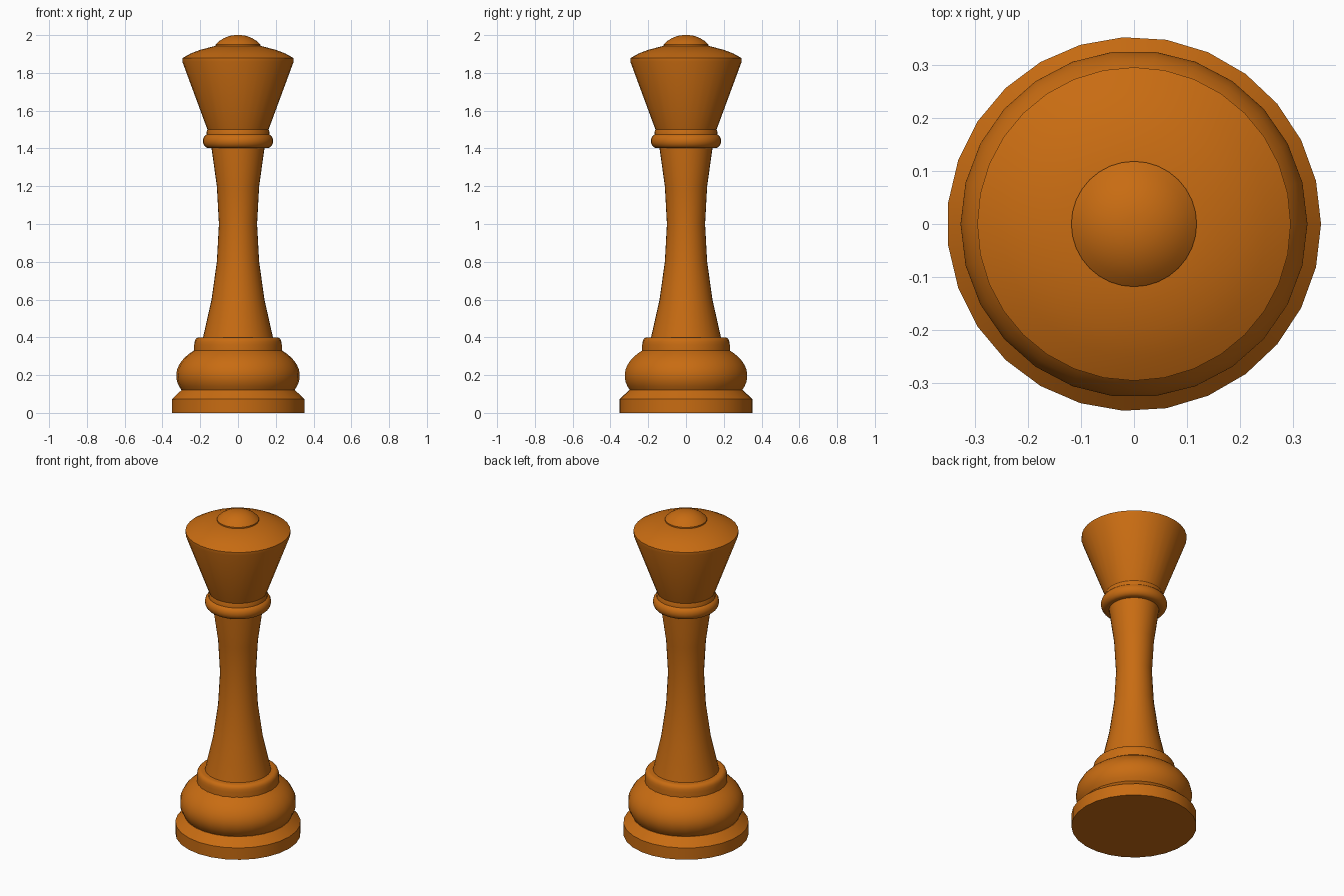
import bpy, bmesh
from math import sin, cos, pi, radians

if "Cube" in bpy.data.objects:
    bpy.data.objects.remove(bpy.data.objects["Cube"])

wood = bpy.data.materials.new("orange_wood")
wood.diffuse_color = (0.58, 0.15, 0.006, 1)
wood.use_nodes = True
wood.node_tree.nodes["Principled BSDF"].inputs["Base Color"].default_value = wood.diffuse_color


def lathe(name, profile, sides=32):
    """Closed turned part from (radius, height) points, bottom to top."""
    bm = bmesh.new()
    rings = [[bm.verts.new((r * cos(2 * pi * i / sides), r * sin(2 * pi * i / sides), z))
              for i in range(sides)] for r, z in profile]
    for a, b in zip(rings, rings[1:]):
        for i in range(sides):
            j = (i + 1) % sides
            bm.faces.new((a[i], a[j], b[j], b[i]))
    bm.faces.new(rings[0][::-1])
    bm.faces.new(rings[-1])
    me = bpy.data.meshes.new(name)
    bm.to_mesh(me)
    bm.free()
    me.materials.append(wood)
    ob = bpy.data.objects.new(name, me)
    bpy.context.collection.objects.link(ob)
    bpy.ops.object.select_all(action='DESELECT')
    ob.select_set(True)
    bpy.context.view_layer.objects.active = ob
    bpy.ops.object.shade_smooth_by_angle(angle=radians(32))
    return ob


def arc(r0, z0, rx, rz, start, end, n):
    """Elliptical piece of profile, angles in degrees from horizontal."""
    angles = [radians(start + (end - start) * i / n) for i in range(n + 1)]
    return [(r0 + rx * cos(t), z0 + rz * sin(t)) for t in angles]


# Foot disc with chamfered top
lathe("foot", [(0.352, 0), (0.352, 0.073), (0.302, 0.12)], 27)

# Rounded bulge and the small step above it
lathe("bulge", arc(0, 0.197, 0.327, 0.19, -24, 45, 10), 26)
lathe("step", [(0.232, 0.32), (0.232, 0.36)] + arc(0.205, 0.372, 0.025, 0.028, 10, 90, 4), 28)

# Waisted stem
lathe("stem", [(0.185, 0.4), (0.14, 0.6), (0.112, 0.8), (0.101, 1.0),
               (0.112, 1.2), (0.14, 1.4), (0.14, 1.42)])

# Collar ring with a narrow lip
lathe("collar", [(0.14, 1.402)] + arc(0.155, 1.439, 0.031, 0.037, -85, 70, 10))
lathe("lip", [(0.166, 1.46), (0.166, 1.488), (0.160, 1.505)])

# Flared head with a shallow domed top
lathe("head", [(0.16, 1.495), (0.295, 1.86), (0.295, 1.878), (0.25, 1.903), (0.2, 1.922), (0.12, 1.943)])

# Button on top
lathe("button", [(0.118, 1.935), (0.118, 1.951), (0.1, 1.968), (0.075, 1.984),
                 (0.045, 1.996), (0.015, 2.0)])
